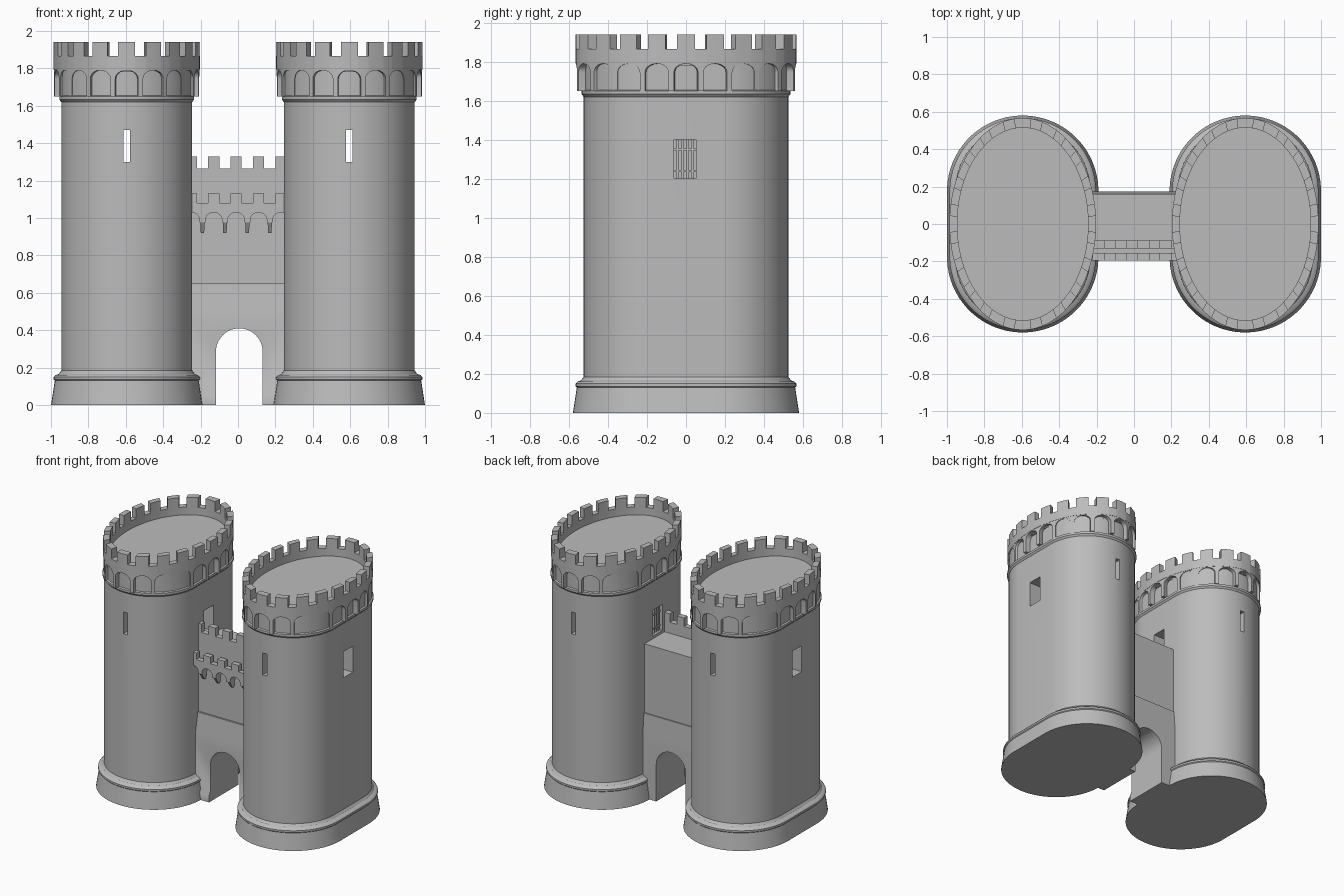
import bpy, bmesh, math

if "Cube" in bpy.data.objects:
    bpy.data.objects.remove(bpy.data.objects["Cube"])

stone = bpy.data.materials.new("grey stone")
stone.diffuse_color = (0.5, 0.5, 0.5, 1)
stone.use_nodes = True
stone.node_tree.nodes["Principled BSDF"].inputs["Base Color"].default_value = stone.diffuse_color

TX = 0.595        # tower centre
STRAIGHT = 0.175  # half length of the straight tower side


def make(name, bm):
    me = bpy.data.meshes.new(name)
    bm.to_mesh(me)
    bm.free()
    ob = bpy.data.objects.new(name, me)
    bpy.context.collection.objects.link(ob)
    me.materials.append(stone)
    return ob


def activate(ob):
    bpy.ops.object.select_all(action='DESELECT')
    ob.select_set(True)
    bpy.context.view_layer.objects.active = ob


def smooth(ob):
    activate(ob)
    bpy.ops.object.shade_smooth_by_angle(angle=math.radians(30))


def loft(name, rings):
    """Closed solid through rings with equal point counts."""
    bm = bmesh.new()
    rows = [[bm.verts.new(p) for p in ring] for ring in rings]
    n = len(rows[0])
    for a, b in zip(rows, rows[1:]):
        for i in range(n):
            bm.faces.new((a[i], a[(i + 1) % n], b[(i + 1) % n], b[i]))
    bm.faces.new(rows[0][::-1])
    bm.faces.new(rows[-1])
    bmesh.ops.recalc_face_normals(bm, faces=bm.faces)
    return make(name, bm)


def box(name, x0, x1, y0, y1, z0, z1):
    return loft(name, [[(x0, y0, z), (x1, y0, z), (x1, y1, z), (x0, y1, z)] for z in (z0, z1)])


def cut(ob, cutter):
    cutter.hide_render = True
    m = ob.modifiers.new("cut", 'BOOLEAN')
    m.operation = 'DIFFERENCE'
    m.solver = 'EXACT'
    m.object = cutter
    activate(ob)
    bpy.ops.object.modifier_apply(modifier=m.name)
    bpy.data.objects.remove(cutter)


def strip(name, path, samples, closed):
    """Wall along a path; samples are (u, low z, high z), equal u makes a step."""
    bm = bmesh.new()
    rows = []
    for u, lo, hi in samples:
        (ox, oy), (ix, iy) = path(u)
        rows.append([bm.verts.new(p) for p in
                     ((ox, oy, lo), (ox, oy, hi), (ix, iy, hi), (ix, iy, lo))])
    n = len(rows)
    for k in range(n if closed else n - 1):
        a, b = rows[k], rows[(k + 1) % n]
        s, t = samples[k], samples[(k + 1) % n]
        for j in range(4):
            if s[0] == t[0] and (j in (0, 2) or (j == 1 and s[2] == t[2]) or (j == 3 and s[1] == t[1])):
                continue
            bm.faces.new((a[j], b[j], b[(j + 1) % 4], a[(j + 1) % 4]))
    bmesh.ops.remove_doubles(bm, verts=bm.verts, dist=1e-6)
    ob = make(name, bm)
    smooth(ob)
    return ob


def arcade(n, pier_z, spring, rise, top, w):
    """n bays of arches standing on narrow corbels."""
    out = []
    for k in range(n):
        out += [(k, pier_z, top), (k + w, pier_z, top)]
        for i in range(11):
            c = -math.cos(math.pi * i / 10)
            u = k + 0.5 + c * (0.5 - w) if 0 < i < 10 else (k + w if i == 0 else k + 1 - w)
            out.append((u, spring + rise * math.sqrt(max(0, 1 - c * c)), top))
        out.append((k + 1 - w, pier_z, top))
    return out


def battlement(n, base, low, high, g):
    """n merlons, each centred in its bay."""
    out = []
    for k in range(n):
        a, b = k + g, k + 1 - g
        out += [(k, base, low), (a, base, low), (a, base, high), (k + 0.5, base, high),
                (b, base, high), (b, base, low)]
    return out


# Ellipse walked at even spacing, for the tower crowns
BAYS = 20
EA, EB = 0.392, 0.567
table = [0.0]
for i in range(1440):
    a = math.tau * (i + 0.5) / 1440
    table.append(table[-1] + math.hypot(EA * math.sin(a), EB * math.cos(a)))


def angle_at(u):
    d = (u % BAYS) / BAYS * table[-1]
    i = next(j for j in range(1440) if table[j + 1] >= d)
    return math.tau * (i + (d - table[i]) / (table[i + 1] - table[i])) / 1440


def ellipse_path(cx, outer, inner, shift):
    def path(u):
        a = angle_at(u + shift)
        c, s = math.cos(a), math.sin(a)
        return (cx + outer[0] * c, outer[1] * s), (cx + inner[0] * c, inner[1] * s)
    return path


def stadium(cx, r, z, n=72):
    pts = []
    for i in range(n):
        a = math.tau * (i + 0.5) / n
        s = math.sin(a)
        pts.append((cx + r * math.cos(a), r * s + math.copysign(STRAIGHT, s), z))
    return pts


# Towers: flared foot, plain shaft, moulding under the crown
profile = [(0, .405), (.13, .385), (.136, .391), (.15, .391), (.16, .382), (.166, .364), (.185, .35),
           (1.62, .35), (1.633, .361), (1.65, .361), (1.655, .35), (1.79, .35)]
for side, cx in (("left", -TX), ("right", TX)):
    tower = loft(side + "_tower", [stadium(cx, r, z) for z, r in profile])
    # arrow slits run through front to back
    cut(tower, box("slit_cutter", cx - .018, cx + .018, -1, 1, 1.3, 1.47))
    # square windows on both flanks
    if side == "right":
        cut(tower, box("window_cutter", .1, 1.1, -.062, .052, 1.2, 1.4))
    else:
        for x in (cx - .35, cx + .35):
            cut(tower, box("window_cutter", x - .12, x + .12, -.062, .052, 1.2, 1.4))
    smooth(tower)
    # crown: corbel arches, parapet with merlons, roof floor
    strip(side + "_corbel_arches", ellipse_path(cx, (.39, .565), (.33, .49), .5),
          arcade(BAYS, 1.65, 1.745, .045, 1.80, .09), True)
    strip(side + "_parapet", ellipse_path(cx, (EA, EB), (.35, .515), .5),
          battlement(BAYS, 1.795, 1.865, 1.94, .2), True)
    floor = [[(cx + .365 * math.cos(math.tau * i / 64), .535 * math.sin(math.tau * i / 64), z)
              for i in range(64)] for z in (1.78, 1.805)]
    loft(side + "_tower_floor", floor)

# Grating in the inner window of the right tower
for i in range(4):
    y = -.044 + i * .026
    box("window_bar", .262, .272, y - .005, y + .005, 1.19, 1.41)
for z in (1.24, 1.35):
    box("window_crossbar", .260, .274, -.07, .06, z - .005, z + .005)

# Gatehouse wall: side profile (y, z) extruded across, with plinth and sloped ledge
side_profile = [(-.185, 0), (-.185, .05), (-.168, .08), (-.168, .5), (-.142, .63), (-.142, .65), (-.13, .65),
                (-.13, 1.18), (.157, 1.18), (.157, .65), (.165, .65), (.165, .63), (.175, .5), (.175, 0)]
gate = loft("gatehouse", [[(x, y, z) for y, z in side_profile] for x in (-.31, .31)])
arch = [(-.118, -.1), (.132, -.1)] + [
    (.007 + .125 * math.cos(math.pi * i / 24), .285 + .125 * math.sin(math.pi * i / 24)) for i in range(25)]
cut(gate, loft("gate_cutter", [[(x, y, z) for x, z in arch] for y in (-.5, .5)]))
smooth(gate)


# Gatehouse battlements, upper on the roof edge and lower on corbels
def straight_path(y_out, y_in):
    return lambda u: ((-.31 + .12 * u, y_out), (-.31 + .12 * u, y_in))


strip("gate_upper_parapet", straight_path(-.131, -.088), battlement(5, 1.15, 1.265, 1.33, .25), False)
strip("gate_lower_parapet", straight_path(-.195, -.155), battlement(5, 1.035, 1.08, 1.13, .25), False)
strip("gate_corbel_arches", straight_path(-.193, -.125), arcade(5, .975, .99, .04, 1.045, .13), False)
for k in range(1, 5):
    x = -.31 + .12 * k
    loft("gate_corbel", [[(x - w, -y, z), (x + w, -y, z), (x + w, -.12, z), (x - w, -.12, z)]
                         for z, w, y in ((.92, .009, .15), (.985, .012, .192))])
